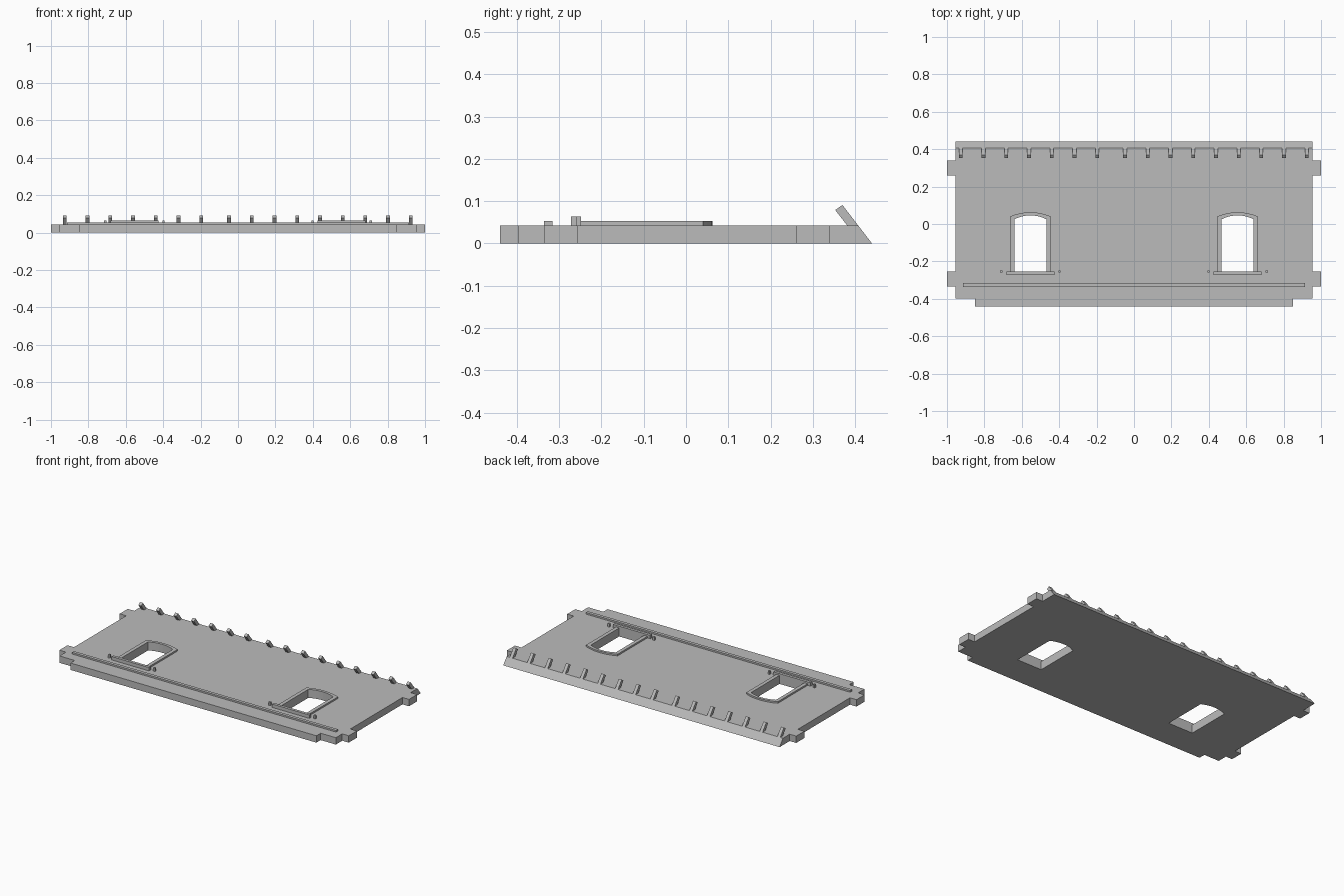
import bpy, bmesh, math

cube = bpy.data.objects.get("Cube")
if cube:
    bpy.data.objects.remove(cube, do_unlink=True)

grey = bpy.data.materials.new("plain grey")
grey.use_nodes = True
colour = (0.5, 0.5, 0.5, 1)
grey.diffuse_color = colour
grey.node_tree.nodes["Principled BSDF"].inputs["Base Color"].default_value = colour

THICK = 0.043
BACK = 0.44
WINDOW_X = 0.554
SILL_Y = -0.254


def finish(name, bm):
    bmesh.ops.recalc_face_normals(bm, faces=bm.faces)
    mesh = bpy.data.meshes.new(name)
    bm.to_mesh(mesh)
    bm.free()
    mesh.materials.append(grey)
    obj = bpy.data.objects.new(name, mesh)
    bpy.context.collection.objects.link(obj)
    return obj


def prism(name, points, z0, z1, lean=0):
    """Extrude an xy outline; lean pulls the back top edge forward."""
    bm = bmesh.new()
    face = bm.faces.new([bm.verts.new((x, y, z0)) for x, y in points])
    new = bmesh.ops.extrude_face_region(bm, geom=[face])["geom"]
    for v in new:
        if isinstance(v, bmesh.types.BMVert):
            v.co.z = z1
            if v.co.y > BACK - 0.001:
                v.co.y -= lean
    return finish(name, bm)


def box(name, x0, x1, y0, y1, z0, z1):
    return prism(name, [(x0, y0), (x1, y0), (x1, y1), (x0, y1)], z0, z1)


def arch(cx, half, corner, apex, steps=8):
    """Left-to-right shallow arc over an opening."""
    rise = apex - corner
    r = (half * half + rise * rise) / (2 * rise)
    span = math.asin(half / r)
    angles = [span * (2 * i / steps - 1) for i in range(steps + 1)]
    return [(cx + r * math.sin(a), apex - r + r * math.cos(a)) for a in angles]


# Wall panel with side tabs, lower tongue and sloping back edge
half = [(0.85, -0.44), (0.85, -0.398), (0.955, -0.398), (0.955, -0.335),
        (1, -0.335), (1, -0.255), (0.955, -0.255), (0.955, 0.26),
        (1, 0.26), (1, 0.34), (0.955, 0.34), (0.955, BACK)]
outline = half + [(-x, y) for x, y in reversed(half)]
panel = prism("wall_panel", outline, 0, THICK, lean=0.033)

for side, label in ((-1, "right"), (1, "left")):
    cx = side * WINDOW_X
    inner = arch(cx, 0.086, 0.025, 0.046)
    outer = arch(cx, 0.109, 0.04, 0.063)
    inner = [(cx - 0.086, SILL_Y)] + inner + [(cx + 0.086, SILL_Y)]
    outer = [(cx - 0.109, SILL_Y)] + outer + [(cx + 0.109, SILL_Y)]

    # Window opening
    cutter = prism(label + "_window_cutter", inner, -0.1, 0.2)
    cutter.hide_render = True
    cut = panel.modifiers.new("window", "BOOLEAN")
    cut.operation = "DIFFERENCE"
    cut.solver = "EXACT"
    cut.object = cutter
    cutter.hide_set(True)

    # Raised surround
    prism(label + "_window_surround", outer + inner[::-1], THICK, 0.053)

    # Sill and the two shutter stops
    box(label + "_window_sill", cx - 0.129, cx + 0.129, -0.272, SILL_Y, THICK, 0.064)
    for end in (-1, 1):
        sx = cx + end * 0.156
        box(label + "_shutter_stop", sx - 0.006, sx + 0.006, -0.26, -0.248, THICK, 0.064)

# Long moulding below the windows
box("base_moulding", -0.913, 0.913, -0.336, -0.316, THICK, 0.053)

# Slanted rafter ends along the back edge
rafter_profile = [(0.407, THICK), (0.37, 0.091), (0.353, 0.079), (0.381, THICK)]
pitch = 0.1215
positions = [-0.926 + pitch * i for i in range(7)] + [0.924 - pitch * i for i in range(9)]
for x in positions:
    bm = bmesh.new()
    rings = [[bm.verts.new((x + s * 0.01, y, z)) for y, z in rafter_profile] for s in (-1, 1)]
    bm.faces.new(rings[0])
    bm.faces.new(rings[1])
    for i in range(4):
        j = (i + 1) % 4
        bm.faces.new((rings[0][i], rings[0][j], rings[1][j], rings[1][i]))
    finish("rafter_end", bm)
